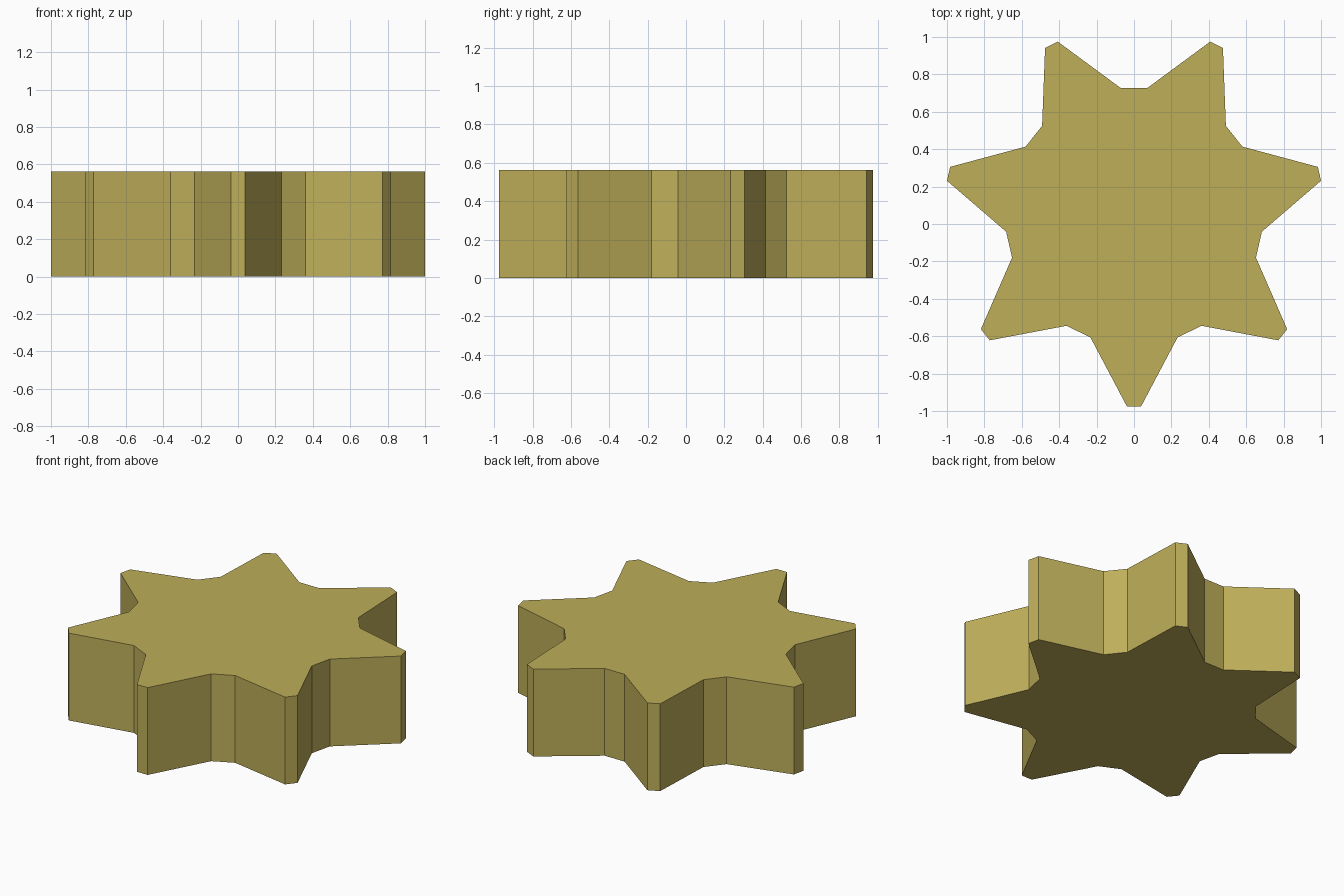
import bpy, bmesh, math

if "Cube" in bpy.data.objects:
    bpy.data.objects.remove(bpy.data.objects["Cube"])

TEETH = 7
TIP_R, TIP_W = 1.017, 0.038     # tip distance and half width
ROOT_R, ROOT_W = 0.685, 0.071   # valley distance and half width
CENTRE_Y, HEIGHT = 0.042, 0.563

brass = bpy.data.materials.new("dull brass")
brass.diffuse_color = (0.515, 0.425, 0.102, 1)
brass.use_nodes = True
brass.node_tree.nodes["Principled BSDF"].inputs["Base Color"].default_value = brass.diffuse_color


def flat_ends(angle, radius, half_width):
    """Two points of a short flat edge square to the given direction."""
    c, s = math.cos(angle), math.sin(angle)
    return [(radius * c - w * s, CENTRE_Y + radius * s + w * c, 0)
            for w in (-half_width, half_width)]


# Outline: blunt tips alternating with blunt valleys, one tip facing front
outline = []
step = 2 * math.pi / TEETH
for i in range(TEETH):
    a = -math.pi / 2 + i * step
    outline += flat_ends(a, TIP_R, TIP_W)
    outline += flat_ends(a + step / 2, ROOT_R, ROOT_W)

# Extruded gear body
bm = bmesh.new()
base = bm.faces.new([bm.verts.new(p) for p in outline])
top = bmesh.ops.extrude_face_region(bm, geom=[base], use_keep_orig=True)
bmesh.ops.translate(bm, vec=(0, 0, HEIGHT),
                    verts=[v for v in top["geom"] if isinstance(v, bmesh.types.BMVert)])
bmesh.ops.recalc_face_normals(bm, faces=bm.faces)
mesh = bpy.data.meshes.new("star_gear")
bm.to_mesh(mesh)
bm.free()
mesh.materials.append(brass)
bpy.context.collection.objects.link(bpy.data.objects.new("star_gear", mesh))
